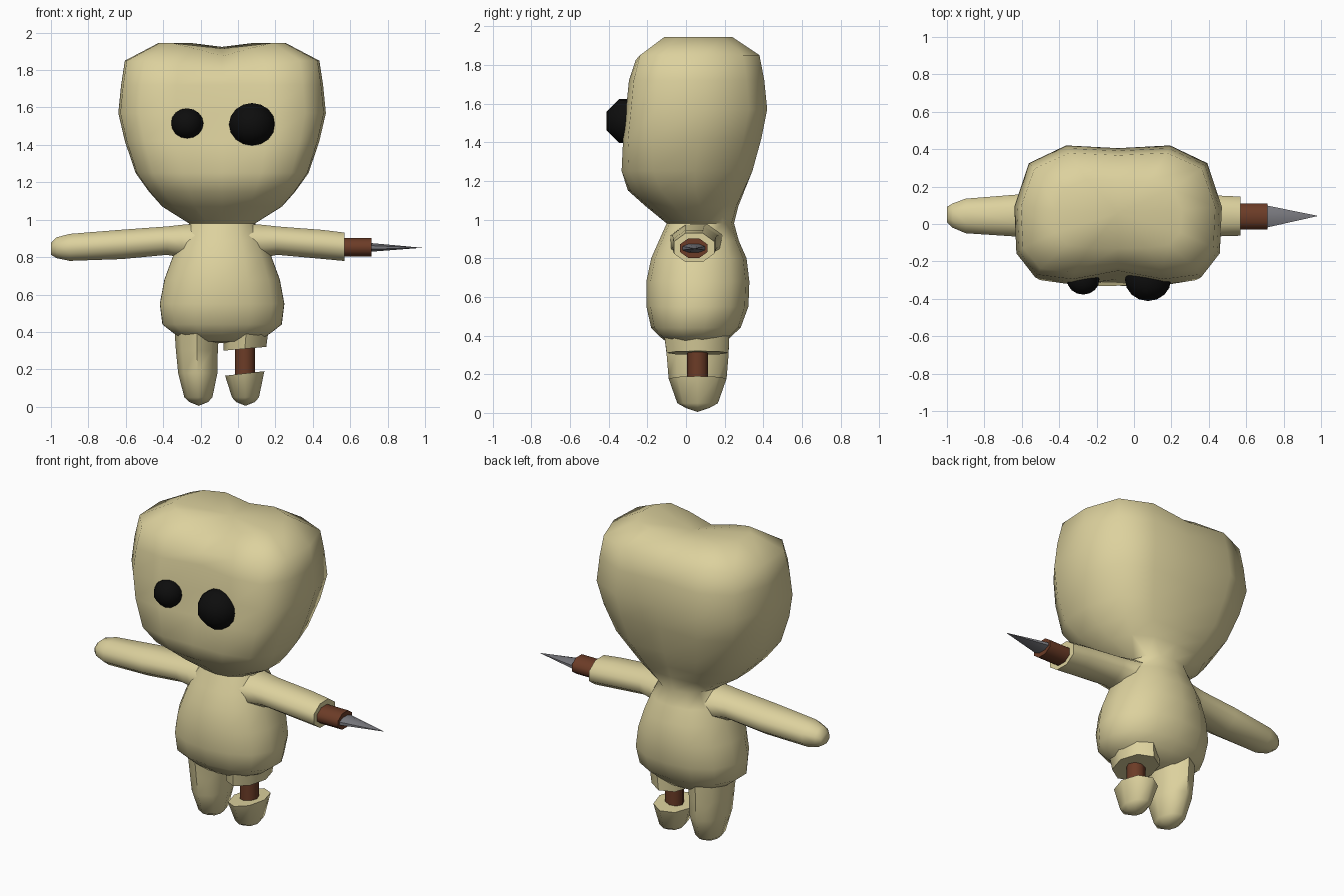
import bpy, math
from mathutils import Vector

CX = -0.085


def material(name, rgb):
    m = bpy.data.materials.new(name)
    m.diffuse_color = (*rgb, 1)
    return m


TAN = material("tan", (0.72, 0.64, 0.34))
BROWN = material("brown", (0.15, 0.045, 0.02))
BLACK = material("black", (0.004, 0.004, 0.004))
STEEL = material("steel", (0.2, 0.2, 0.22))


def loft(name, rings, mat, start=None, end=None, angle=60):
    """Skin closed rings; start/end are optional pole points, otherwise flat caps."""
    n = len(rings[0])
    verts = [p for r in rings for p in r]
    faces = []
    for i in range(len(rings) - 1):
        a, b = i * n, (i + 1) * n
        for k in range(n):
            j = (k + 1) % n
            faces.append((a + k, a + j, b + j, b + k))
    for pole, base, flip in ((start, 0, True), (end, (len(rings) - 1) * n, False)):
        loop = list(range(base, base + n))
        if flip:
            loop.reverse()
        if pole is None:
            faces.append(tuple(loop))
        else:
            verts.append(pole)
            faces += [(loop[k], loop[(k + 1) % n], len(verts) - 1) for k in range(n)]
    me = bpy.data.meshes.new(name)
    me.from_pydata([Vector(v) for v in verts], [], faces)
    me.validate()
    me.materials.append(mat)
    me.shade_smooth()
    me.set_sharp_from_angle(angle=math.radians(angle))
    ob = bpy.data.objects.new(name, me)
    bpy.context.collection.objects.link(ob)
    return ob


def ring_x(x, y, z, hy, hz, n=8):
    return [(x, y + hy * math.cos(t), z + hz * math.sin(t))
            for t in (2 * math.pi * (k + 0.5) / n for k in range(n))]


def ring_z(x, y, z, hx, hy, n=8, tilt=0):
    return [(x + hx * math.cos(t), y + hy * math.sin(t), z + tilt * math.cos(t))
            for t in (2 * math.pi * k / n for k in range(n))]


# Torso and head: one loft, round below and boxy with a pinched front above
BOXY = [(0, -1), (0.45, -1), (0.8, -0.93), (0.98, -0.58),
        (1, 0.1), (0.86, 0.74), (0.5, 1), (0, 0.96)]
ROUND = [(math.sin(k * math.pi / 7), -math.cos(k * math.pi / 7)) for k in range(8)]


def body_ring(z, hx, y0, y1, boxy, pinch=0, dip=0):
    half = []
    for k, (b, r) in enumerate(zip(BOXY, ROUND)):
        u = b[0] * boxy + r[0] * (1 - boxy)
        v = b[1] * boxy + r[1] * (1 - boxy)
        y = (y0 + y1) / 2 + v * (y1 - y0) / 2
        drop = dip * {0: 1, 1: 0.4, 7: 0.3}.get(k, 0)
        half.append((u * hx, y + (pinch if k == 0 else 0), z - drop))
    full = half + [(-x, y, zz) for x, y, zz in reversed(half[1:-1])]
    return [(CX + x, y, zz) for x, y, zz in full]


body = [  # z, half width, front y, back y, boxiness, front pinch, top dip
    (0.35, 0.19, -0.08, 0.19, 0.3),
    (0.39, 0.26, -0.13, 0.23, 0.3),
    (0.44, 0.325, -0.18, 0.285, 0.3),
    (0.55, 0.34, -0.205, 0.325, 0.2),
    (0.68, 0.315, -0.205, 0.33, 0.2),
    (0.80, 0.27, -0.18, 0.315, 0.2),
    (0.89, 0.235, -0.14, 0.275, 0.2),
    (0.98, 0.18, -0.10, 0.25, 0.2),
    (1.07, 0.325, -0.21, 0.275, 0.4),
    (1.15, 0.395, -0.30, 0.31, 0.6),
    (1.25, 0.465, -0.34, 0.35, 0.8, 0.01),
    (1.42, 0.52, -0.325, 0.39, 1, 0.03),
    (1.57, 0.555, -0.31, 0.42, 1, 0.045),
    (1.72, 0.54, -0.295, 0.405, 1, 0.045),
    (1.85, 0.52, -0.26, 0.38, 1, 0.03, 0.06),
    (1.945, 0.34, -0.13, 0.24, 0.9, 0.0, 0.07),
]
loft("body_and_head", [body_ring(*r) for r in body], TAN,
     start=(CX, 0.05, 0.34), end=(CX, 0.06, 1.915), angle=75)

# Whole arm
arm = [(-1.0, 0.05, 0.845, 0.045, 0.035), (-0.97, 0.045, 0.85, 0.07, 0.06),
       (-0.90, 0.043, 0.852, 0.10, 0.078), (-0.62, 0.045, 0.868, 0.122, 0.085),
       (-0.38, 0.045, 0.888, 0.125, 0.082), (-0.30, 0.05, 0.885, 0.135, 0.095),
       (-0.23, 0.06, 0.875, 0.155, 0.11)]
loft("left_arm", [ring_x(*r) for r in arm], TAN)

# Cut arm with its brown socket and blade
stump = [(0.06, 0.06, 0.875, 0.155, 0.11), (0.13, 0.05, 0.885, 0.135, 0.095),
         (0.21, 0.045, 0.888, 0.125, 0.082), (0.45, 0.043, 0.868, 0.118, 0.084),
         (0.57, 0.042, 0.855, 0.113, 0.082)]
loft("right_arm_stump", [ring_x(*r) for r in stump], TAN)
loft("blade_socket", [ring_x(x, 0.04, 0.852, 0.076, 0.054) for x in (0.54, 0.715)], BROWN)
loft("blade", [ring_x(0.70, 0.04, 0.852, 0.066, 0.026)], STEEL, end=(0.985, 0.043, 0.85))

# Whole leg
leg = [(-0.21, 0.06, 0.025, 0.05, 0.06), (-0.212, 0.06, 0.05, 0.075, 0.105),
       (-0.215, 0.06, 0.18, 0.105, 0.15), (-0.22, 0.06, 0.30, 0.112, 0.16),
       (-0.22, 0.055, 0.42, 0.12, 0.17)]
loft("left_leg", [ring_z(*r) for r in leg], TAN, start=(-0.21, 0.06, 0.005))

# Cut leg: stump, peg and foot
loft("right_leg_stump", [ring_z(0.037, 0.06, 0.31, 0.114, 0.16, tilt=0.01),
                         ring_z(0.045, 0.055, 0.42, 0.12, 0.17)], TAN)
loft("leg_peg", [ring_z(0.037, 0.06, z, 0.054, 0.054) for z in (0.16, 0.34)], BROWN)
foot = [(0.04, 0.06, 0.025, 0.05, 0.06), (0.04, 0.06, 0.05, 0.072, 0.105),
        (0.036, 0.06, 0.178, 0.105, 0.15, 8, 0.012)]
loft("right_foot", [ring_z(*r) for r in foot], TAN, start=(0.04, 0.06, 0.005))

# Button eyes
for name, x, y, z, r in (("left_eye", -0.272, -0.297, 1.515, 0.087),
                         ("right_eye", 0.075, -0.298, 1.51, 0.123)):
    rings = [ring_x(x + r * math.cos(a), y, z, r * math.sin(a), r * math.sin(a))
             for a in (math.pi * k / 8 for k in range(7, 0, -1))]
    loft(name, rings, BLACK, start=(x - r, y, z), end=(x + r, y, z))
